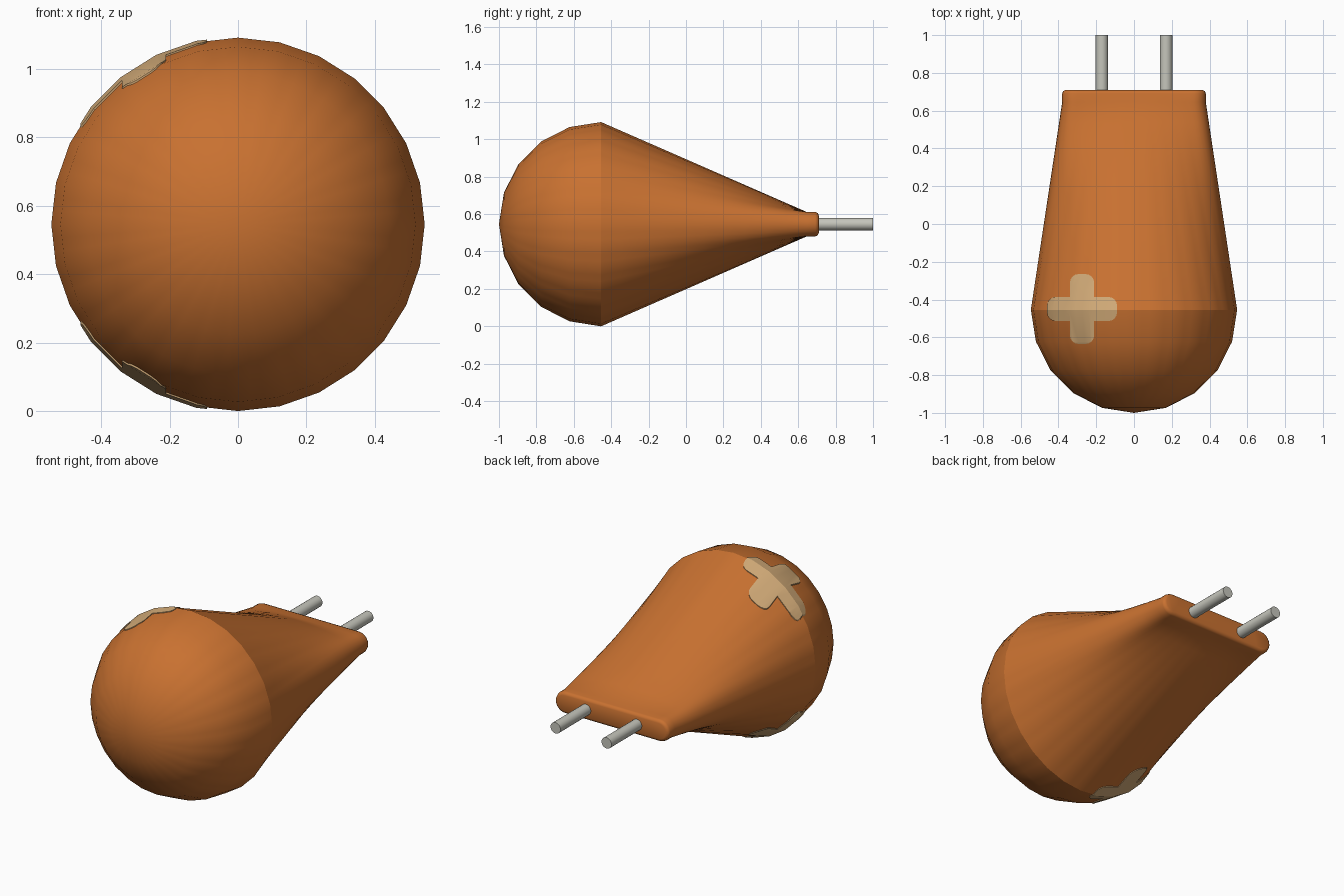
import bpy, bmesh
from math import sin, cos, pi, radians
from mathutils import Vector, Matrix

cube = bpy.data.objects.get("Cube")
if cube:
    bpy.data.objects.remove(cube)

R = 0.546                          # bulb radius
CENTRE = Vector((0, -0.454, R))    # bulb centre
SEGMENTS, PER_SIDE, RINGS = 28, 3, 5
COLUMNS = SEGMENTS * PER_SIDE
HALF_W, HALF_H = 0.38, 0.065       # flat tail end


def material(name, colour):
    mat = bpy.data.materials.new(name)
    mat.use_nodes = True
    mat.diffuse_color = (*colour, 1)
    mat.node_tree.nodes["Principled BSDF"].inputs["Base Color"].default_value = (*colour, 1)
    return mat


orange = material("burnt orange", (0.58, 0.165, 0.03))
tan = material("pale tan", (0.62, 0.39, 0.18))
metal = material("dull metal", (0.56, 0.56, 0.5))


def finish(bm, name, mat):
    bmesh.ops.recalc_face_normals(bm, faces=bm.faces)
    mesh = bpy.data.meshes.new(name)
    bm.to_mesh(mesh)
    bm.free()
    mesh.materials.append(mat)
    obj = bpy.data.objects.new(name, mesh)
    bpy.context.collection.objects.link(obj)
    return obj


def smooth(bm, angle):
    for f in bm.faces:
        f.smooth = True
    for e in bm.edges:
        rim = all(abs(v.co.y - CENTRE.y) < 1e-4 for v in e.verts)
        e.smooth = not rim and e.calc_face_angle(0) < radians(angle)


def circle_point(i):
    """Point on the faceted unit circle, starting at the top."""
    side, part = divmod(i, PER_SIDE)
    a, b = (Vector((sin(t), 0, cos(t))) for t in
            (2 * pi * side / SEGMENTS, 2 * pi * (side + 1) / SEGMENTS))
    return a.lerp(b, part / PER_SIDE)


def slot_point(i, inset=0):
    """Point spaced by length round the flat slot, starting at the top."""
    r, straight = HALF_H - inset, HALF_W - HALF_H
    arc = pi * HALF_H / 2
    quarter, step = divmod(i, COLUMNS // 4)
    d = step / (COLUMNS // 4) * (straight + arc)
    if quarter % 2:
        d = straight + arc - d
    t = max(0, d - straight) / HALF_H
    x, z = min(d, straight) + r * sin(t), r * cos(t)
    return Vector((x if quarter < 2 else -x, 0, z if quarter in (0, 3) else -z))


# Body: half-ball nose lofted into a flat rounded tail
bm = bmesh.new()
loops = []
for k in range(1, RINGS + 1):
    t = pi / 2 * k / RINGS
    loops.append([circle_point(i) * R * sin(t) - Vector((0, R * cos(t), 0))
                  for i in range(COLUMNS)])
LENGTH, STEPS = 1.10, 10
for k in range(1, STEPS + 1):
    loops.append([(circle_point(i) * R).lerp(slot_point(i) + Vector((0, LENGTH, 0)), k / STEPS)
                  for i in range(COLUMNS)])
for y, inset in ((1.145, 0), (1.158, 0.005), (1.164, 0.018)):
    loops.append([slot_point(i, inset) + Vector((0, y, 0)) for i in range(COLUMNS)])
rings = [[bm.verts.new(p + CENTRE) for p in loop] for loop in loops]
nose = bm.verts.new(CENTRE - Vector((0, R, 0)))
for i in range(COLUMNS):
    j = (i + 1) % COLUMNS
    bm.faces.new((nose, rings[0][i], rings[0][j]))
    for a, b in zip(rings, rings[1:]):
        bm.faces.new((a[i], a[j], b[j], b[i]))
bm.faces.new(rings[-1])
smooth(bm, 35)
body = finish(bm, "body", orange)

# Plus marks: a rounded cross trimmed just proud of the body, top and bottom
ARM, HALF_ARM, ROUND = 0.185, 0.064, 0.045
bm = bmesh.new()
outline = []
for q in range(4):
    turn = Matrix.Rotation(q * pi / 2, 3, 'Z')
    arm = [Vector((HALF_ARM, -HALF_ARM, 0))]
    for sign in (-1, 1):
        for k in range(5):
            t = pi / 8 * (k if sign > 0 else k - 4)
            arm.append(Vector((ARM - ROUND + ROUND * cos(t),
                               sign * (HALF_ARM - ROUND) + ROUND * sin(t), 0)))
    outline += [bm.verts.new(turn @ p + Vector((-0.275, -0.45, -0.2))) for p in arm]
base = bm.faces.new(outline)
grown = bmesh.ops.extrude_face_region(bm, geom=[base])["geom"]
bmesh.ops.translate(bm, vec=(0, 0, 1.5),
                    verts=[v for v in grown if isinstance(v, bmesh.types.BMVert)])
plus = finish(bm, "plus_marks", tan)

trim_mesh = body.data.copy()
trim_mesh.transform(Matrix.Translation(CENTRE) @ Matrix.Scale(1.008, 4) @ Matrix.Translation(-CENTRE))
trim_mesh.materials.clear()
trim_mesh.materials.append(tan)
trim = bpy.data.objects.new("mark_trimmer", trim_mesh)
bpy.context.collection.objects.link(trim)
trim.hide_render = True
cut = plus.modifiers.new("trim", 'BOOLEAN')
cut.operation, cut.solver, cut.object = 'INTERSECT', 'EXACT', trim
bpy.context.view_layer.objects.active = plus
bpy.ops.object.modifier_apply(modifier=cut.name)
bpy.data.objects.remove(trim)

# Metal pins out of the tail
for side, x in (("left", 0.17), ("right", -0.17)):
    bm = bmesh.new()
    bmesh.ops.create_cone(bm, cap_ends=True, segments=20, radius1=0.033, radius2=0.033, depth=0.32,
                          matrix=Matrix.Translation((x, 0.84, R)) @ Matrix.Rotation(pi / 2, 4, 'X'))
    smooth(bm, 35)
    finish(bm, side + "_pin", metal)
